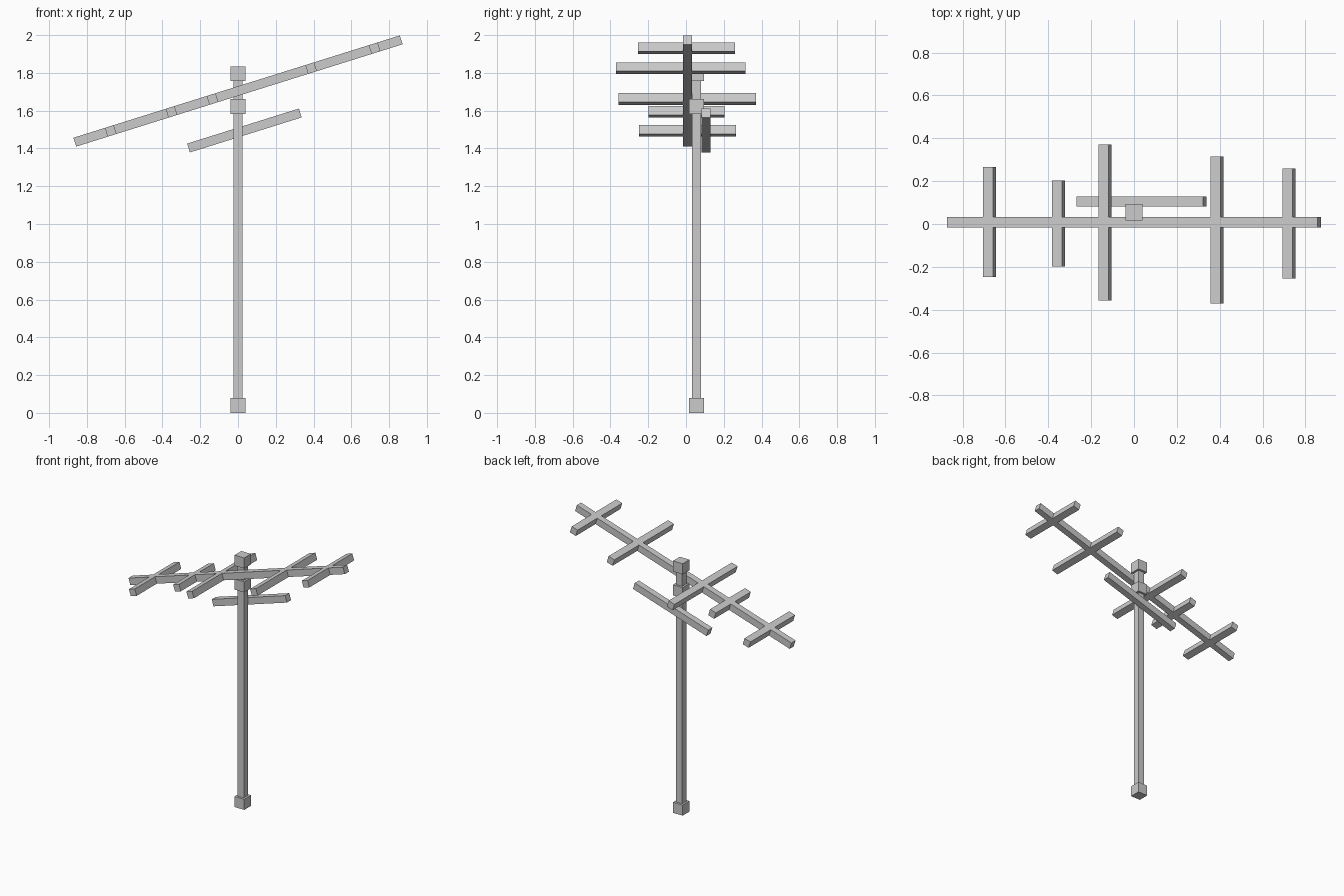
import bpy
import bmesh
import math
from mathutils import Matrix

if "Cube" in bpy.data.objects:
    bpy.data.objects.remove(bpy.data.objects["Cube"])

TILT = math.radians(17.4)   # upward slope of the boom towards +x
BAR = 0.049                 # thickness of the square tube
BOOM_Y, BOOM_Z = 0.008, 1.704
MAST_Y = 0.055


def box(name, centre, size, tilt=0.0):
    """Box of a given size, optionally tilted in the xz plane."""
    mesh = bpy.data.meshes.new(name)
    bm = bmesh.new()
    bmesh.ops.create_cube(bm, size=1.0, matrix=Matrix.Diagonal((*size, 1.0)))
    bm.to_mesh(mesh)
    bm.free()
    ob = bpy.data.objects.new(name, mesh)
    ob.location = centre
    ob.rotation_euler = (0, -tilt, 0)
    bpy.context.collection.objects.link(ob)
    return ob


# Upright mast
box("mast", (0, MAST_Y, 0.91), (BAR, 0.047, 1.76))

# Square collars: foot, bracket below the boom, cap above it
for name, z in (("mast_foot", 0.039), ("lower_clamp", 1.622), ("mast_cap", 1.796)):
    box(name, (0, MAST_Y, z), (0.078, 0.078, 0.077))

# Tilted main boom
box("boom", (0, BOOM_Y, BOOM_Z), (1.811, 0.047, BAR), TILT)

# Cross elements flush with the boom: x, y min, y max
elements = [
    (-0.674, -0.248, 0.266),
    (-0.352, -0.199, 0.203),
    (-0.135, -0.357, 0.370),
    (0.387, -0.370, 0.315),
    (0.723, -0.255, 0.259),
]
for i, (x, y0, y1) in enumerate(elements, 1):
    box(f"cross_element_{i}",
        (x, (y0 + y1) / 2, BOOM_Z + x * math.tan(TILT)),
        (BAR, y1 - y0, BAR), TILT)

# Short support bar behind the mast
box("support_bar", (0.034, 0.105, 1.495), (0.62, 0.047, BAR), TILT)
